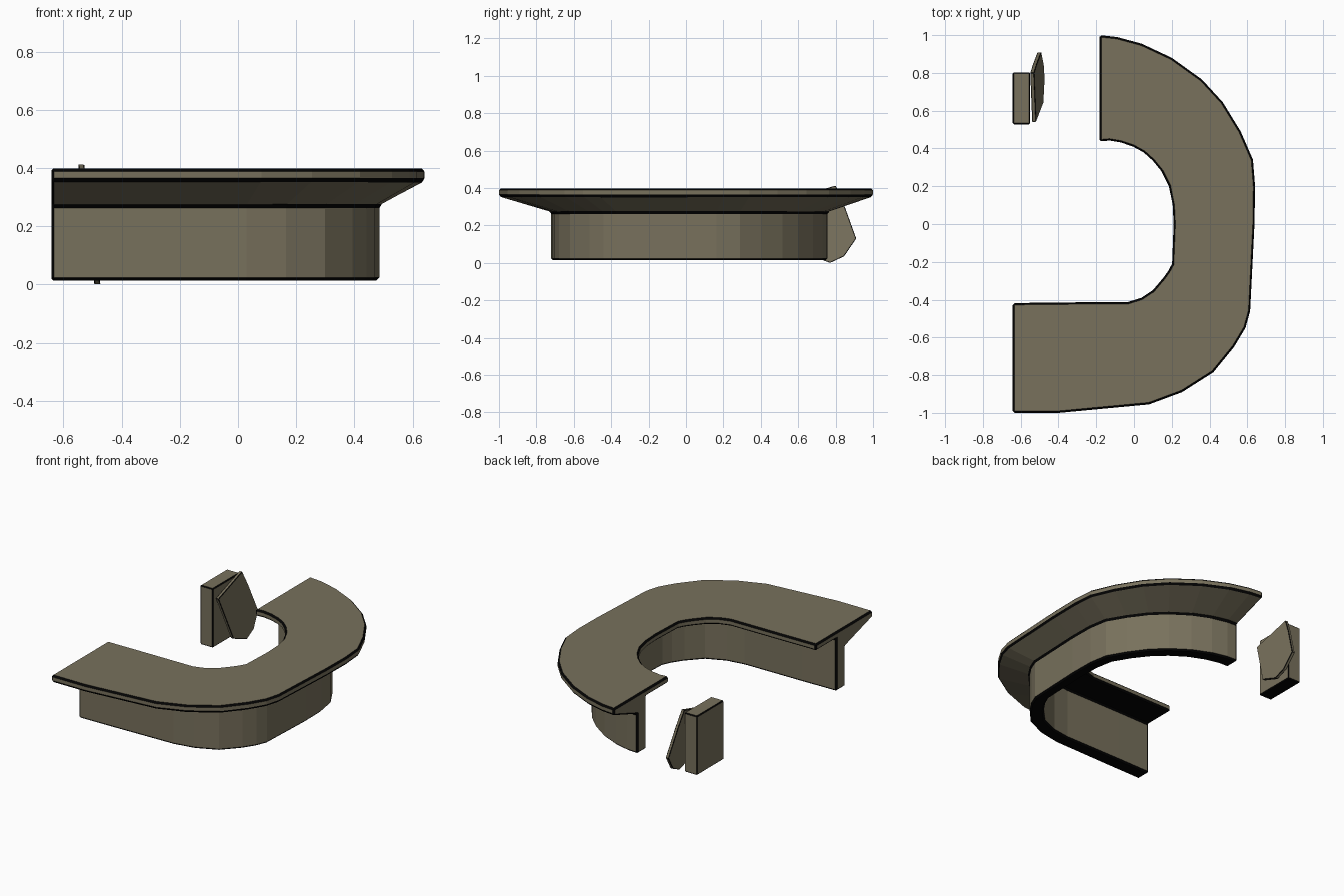
import bpy, bmesh

if "Cube" in bpy.data.objects:
    bpy.data.objects.remove(bpy.data.objects["Cube"])


def material(name, rgb):
    m = bpy.data.materials.new(name)
    m.diffuse_color = (*rgb, 1)
    m.use_nodes = True
    m.node_tree.nodes["Principled BSDF"].inputs["Base Color"].default_value = m.diffuse_color
    return m


OLIVE = material("olive brown", (0.188, 0.165, 0.108))
BLACK = material("black edging", (0.001, 0.001, 0.001))


def finish(name, bm, edge, black_rule=None):
    """Make the object; hard edges get a narrow black chamfer."""
    bmesh.ops.recalc_face_normals(bm, faces=bm.faces[:])
    bm.normal_update()
    for f in bm.faces:
        f.material_index = int(bool(black_rule and black_rule(f)))
    me = bpy.data.meshes.new(name)
    bm.to_mesh(me)
    bm.free()
    me.materials.append(OLIVE)
    me.materials.append(BLACK)
    ob = bpy.data.objects.new(name, me)
    bpy.context.scene.collection.objects.link(ob)
    b = ob.modifiers.new("edging", 'BEVEL')
    b.width = edge
    b.segments = 1
    b.limit_method = 'ANGLE'
    b.angle_limit = 0.7
    b.material = 1
    return ob


def loft(rings):
    """Skin a row of closed rings and cap both ends."""
    bm = bmesh.new()
    vs = [[bm.verts.new(p) for p in r] for r in rings]
    n = len(vs[0])
    for a, b in zip(vs, vs[1:]):
        for i in range(n):
            j = (i + 1) % n
            bm.faces.new((a[i], a[j], b[j], b[i]))
    bm.faces.new(vs[0])
    bm.faces.new(vs[-1][::-1])
    return bm


# Curved counter: outer x, y, inner x, y, and where the wall sits across the width
stations = [
    (-.642, -1, -.642, -.418, .48), (-.40, -1, -.40, -.415, .485),
    (.08, -.955, -.03, -.412, .46), (.255, -.89, .04, -.39, .42),
    (.42, -.785, .10, -.35, .38), (.53, -.65, .155, -.285, .365),
    (.59, -.55, .18, -.25, .36), (.615, -.46, .202, -.21, .35),
    (.638, 0, .21, 0, .355), (.641, .20, .205, .10, .36),
    (.63, .34, .185, .20, .375), (.565, .49, .145, .28, .405),
    (.47, .645, .10, .335, .42), (.36, .765, .05, .38, .43),
    (.20, .88, -.005, .41, .43), (.04, .955, -.07, .432, .43),
    (-.09, .99, -.13, .442, .43), (-.183, 1, -.183, .437, .43)]
# Cross-section: slab, sloped underside, wall
TOP, UNDER, SLOPE, BASE = .398, .355, .272, .014
rings = []
for ox, oy, ix, iy, w in stations:
    def at(t, z):
        return (ox + (ix - ox) * t, oy + (iy - oy) * t, z)
    v = w + .165
    rings.append([at(1, TOP), at(0, TOP), at(0, UNDER), at(w, SLOPE),
                  at(w, BASE), at(v, BASE), at(v, UNDER), at(1, UNDER)])
finish("curved_counter", loft(rings), .010, lambda f: f.normal.z < -.98)

# Free-standing end post
x0, x1, y0, y1 = -.642, -.55, .528, .803
finish("end_post", loft([[(x0, y0, z), (x1, y0, z), (x1, y1, z), (x0, y1, z)]
                         for z in (BASE, TOP)]), .006,
       lambda f: f.normal.z < -.98)

# Broken panel leaning against the post
outline = [(.80, .413), (.845, .31), (.91, .13), (.845, .035),
           (.77, 0), (.64, .05), (.54, .335)]
finish("leaning_panel",
       loft([[(-.485 - .135 * z + d, y, z) for y, z in outline]
             for d in (-.009, .012)]), .003)
